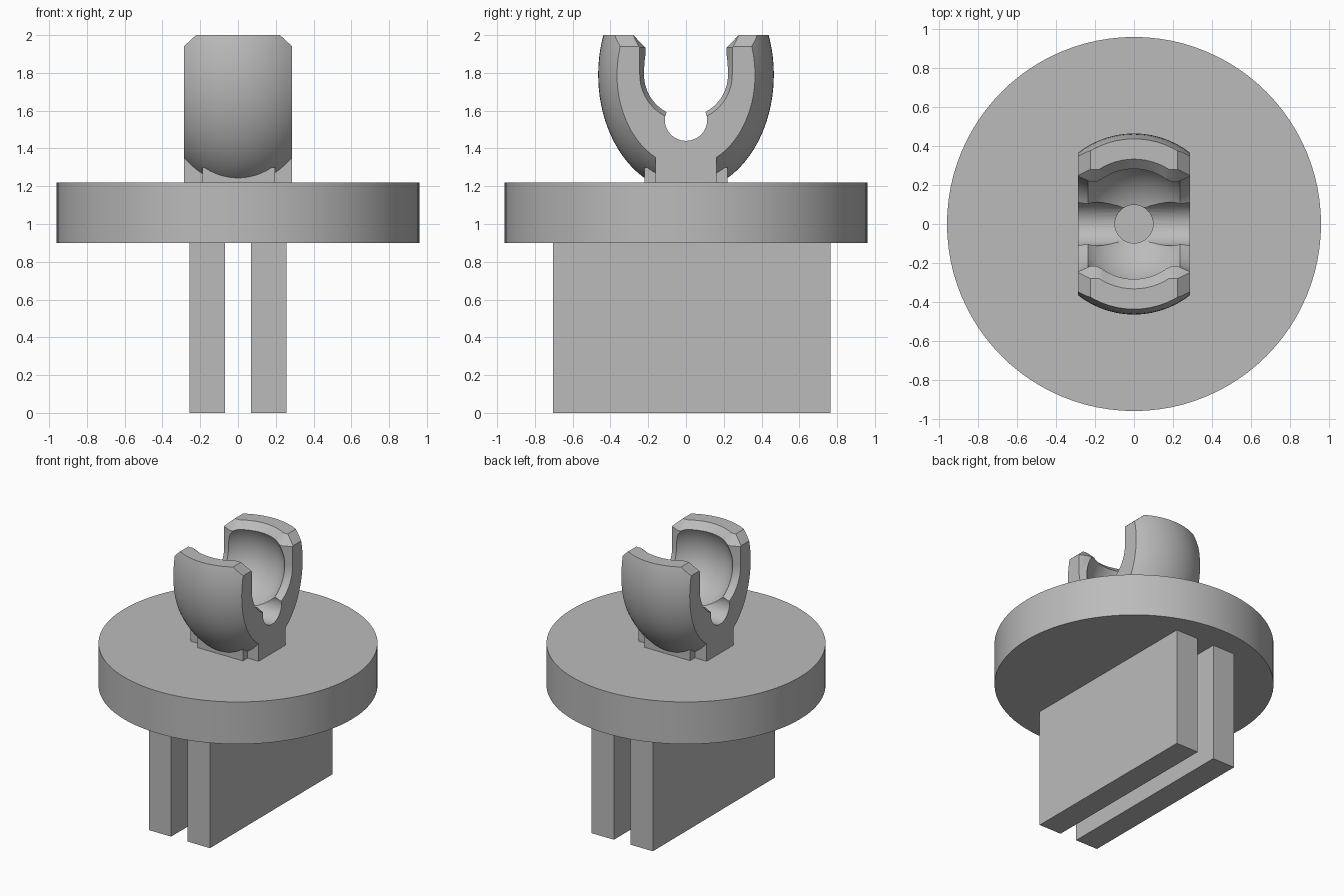
import bpy, bmesh, math
from mathutils import Matrix, Vector

cube = bpy.data.objects.get("Cube")
if cube:
    bpy.data.objects.remove(cube, do_unlink=True)

grey = bpy.data.materials.new("plain grey")
grey.use_nodes = True
colour = (0.5, 0.5, 0.5, 1)
grey.diffuse_color = colour
grey.node_tree.nodes["Principled BSDF"].inputs["Base Color"].default_value = colour

MID = 1.79      # height of the socket centre
HALF = 0.287    # half width of the clip


def add(name, bm):
    bmesh.ops.recalc_face_normals(bm, faces=bm.faces)
    mesh = bpy.data.meshes.new(name)
    bm.to_mesh(mesh)
    bm.free()
    mesh.materials.append(grey)
    ob = bpy.data.objects.new(name, mesh)
    bpy.context.collection.objects.link(ob)
    return ob


def box(name, lo, hi):
    bm = bmesh.new()
    lo, hi = Vector(lo), Vector(hi)
    size = Matrix.Diagonal((*(hi - lo), 1))
    bmesh.ops.create_cube(bm, size=1, matrix=Matrix.Translation((lo + hi) / 2) @ size)
    return add(name, bm)


def loft(name, rings):
    """Closed solid through rings of equal point count."""
    bm = bmesh.new()
    rows = [[bm.verts.new(p) for p in ring] for ring in rings]
    n = len(rows[0])
    for a, b in zip(rows, rows[1:]):
        for i in range(n):
            j = (i + 1) % n
            bm.faces.new((a[i], a[j], b[j], b[i]))
    bm.faces.new(rows[0])
    bm.faces.new(rows[-1])
    return add(name, bm)


def lathe(name, profile, steps=64):
    turns = [math.tau * i / steps for i in range(steps)]
    return loft(name, [[(r * math.cos(t), r * math.sin(t), z) for t in turns]
                       for r, z in profile])


def boolean(target, tool, operation):
    mod = target.modifiers.new(operation, "BOOLEAN")
    mod.operation, mod.solver, mod.object = operation, "EXACT", tool
    bpy.context.view_layer.update()
    graph = bpy.context.evaluated_depsgraph_get()
    mesh = bpy.data.meshes.new_from_object(target.evaluated_get(graph))
    target.modifiers.clear()
    target.data = mesh
    bpy.data.objects.remove(tool, do_unlink=True)


# Round plate and the two fins below it
disc = lathe("round_plate", [(0.96, 0.9), (0.96, 1.22)], 96)
for side, name in ((-1, "right_fin"), (1, "left_fin")):
    xs = sorted((side * 0.07, side * 0.257))
    box(name, (xs[0], -0.703, 0), (xs[1], 0.765, 0.91))

# Egg-shaped clip body
angles = [math.radians(-87 + 4 * i) for i in range(40)]
clip = lathe("socket_clip", [(0.465 * math.cos(a), MID + 0.62 * math.sin(a)) for a in angles])

# Trim to flat sides, with bevelled upper corners
outline = [(-HALF, 1.19), (HALF, 1.19), (HALF, 1.94), (0.222, 2), (-0.222, 2), (-HALF, 1.94)]
boolean(clip, loft("trim", [[(x, y, z) for x, z in outline] for y in (-0.7, 0.7)]), "INTERSECT")

# Foot made of two crossing blocks
boolean(clip, box("wide_foot", (-HALF, -0.162, 1.18), (HALF, 0.162, 1.36)), "UNION")
boolean(clip, box("deep_foot", (-0.188, -0.22, 1.17), (0.195, 0.22, 1.3)), "UNION")

# Round socket with a floor hole and a flared rim
arc = [math.radians(a) for a in range(-70, 30, 4)]
socket = [(0.098, 1.3), (0.098, MID - 0.31)]
socket += [(0.325 * math.cos(a), MID + 0.325 * math.sin(a)) for a in arc]
socket += [(0.283, 1.95), (0.333, 2), (0.383, 2.05)]
boolean(clip, lathe("socket_cutter", socket), "DIFFERENCE")


# Side openings: rounded below, open above, flaring to the outside
def opening(x, r):
    half_turn = [math.pi + math.pi * i / 32 for i in range(33)]
    ring = [(x, r * math.cos(t), MID + r * math.sin(t)) for t in half_turn]
    return ring + [(x, r, 1.935), (x, r + 0.12, 2.055), (x, -r - 0.12, 2.055), (x, -r, 1.935)]


flare = [(-0.35, 0.273), (-0.22, 0.215), (0.22, 0.215), (0.35, 0.273)]
boolean(clip, loft("opening_cutter", [opening(x, r) for x, r in flare]), "DIFFERENCE")

# Relief notch at the bottom of each opening
turns = [math.tau * i / 32 for i in range(32)]
notch = [[(x, 0.112 * math.cos(t), 1.55 + 0.11 * math.sin(t)) for t in turns] for x in (-0.4, 0.4)]
boolean(clip, loft("notch_cutter", notch), "DIFFERENCE")

# Smooth the round surfaces, keep the edges crisp
bpy.ops.object.select_all(action="DESELECT")
for ob in (disc, clip):
    ob.select_set(True)
    bpy.context.view_layer.objects.active = ob
bpy.ops.object.shade_smooth_by_angle(angle=math.radians(25))
